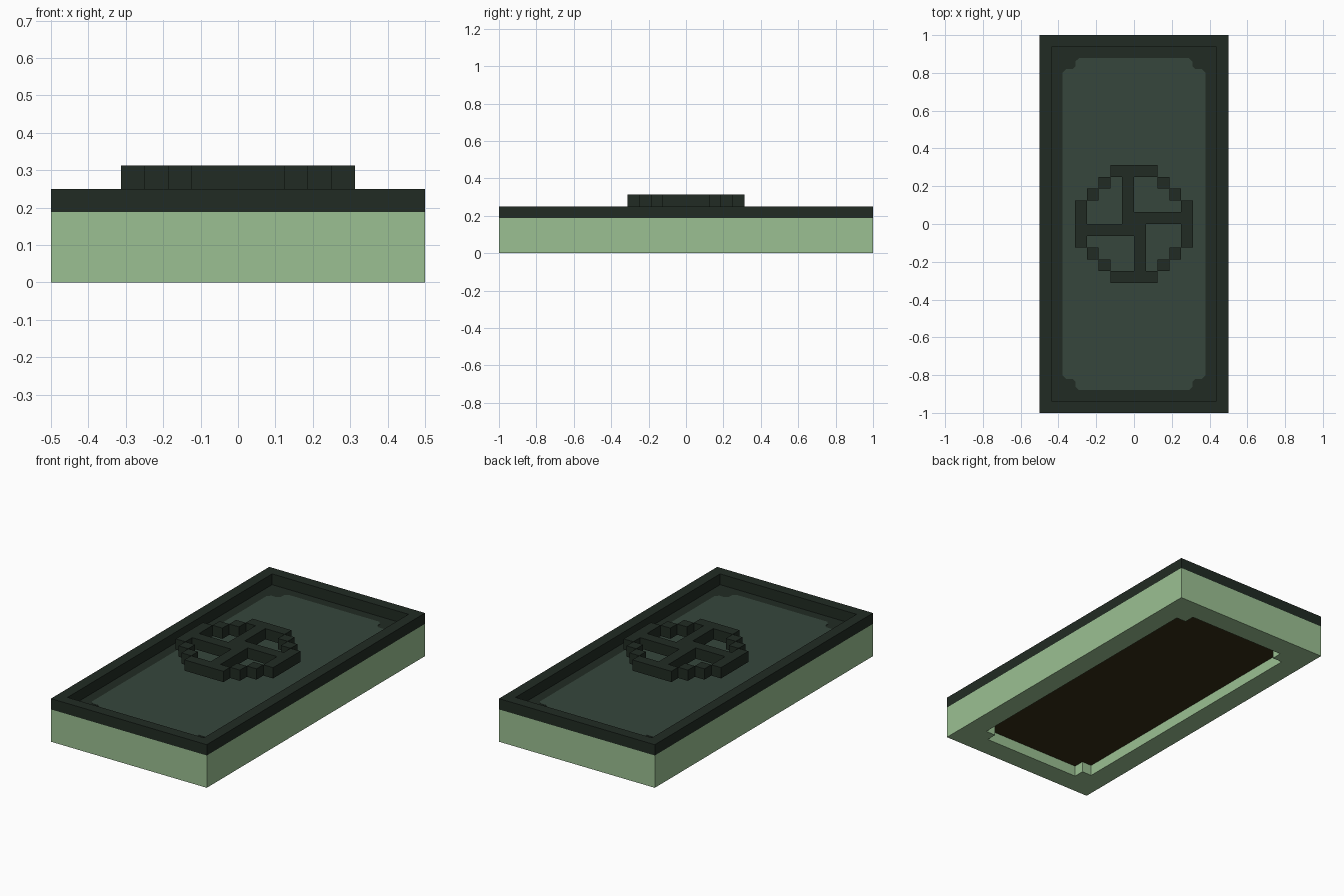
import bpy, bmesh, math
from mathutils import Matrix

if "Cube" in bpy.data.objects:
    bpy.data.objects.remove(bpy.data.objects["Cube"], do_unlink=True)

U = 1 / 16  # block unit


def material(name, rgb):
    m = bpy.data.materials.new(name)
    m.use_nodes = True
    m.diffuse_color = (*rgb, 1)
    bsdf = next(n for n in m.node_tree.nodes if n.type == 'BSDF_PRINCIPLED')
    bsdf.inputs["Base Color"].default_value = (*rgb, 1)
    bsdf.inputs["Roughness"].default_value = 0.9
    return m


pale_green = material("pale green", (0.33, 0.53, 0.29))
dark_green = material("dark green", (0.0152, 0.0242, 0.0168))
slate_green = material("slate green", (0.037, 0.061, 0.045))
dark_brown = material("dark brown", (0.0375, 0.026, 0.0075))


def finish(name, bm, mats):
    bmesh.ops.recalc_face_normals(bm, faces=bm.faces)
    me = bpy.data.meshes.new(name)
    bm.to_mesh(me)
    bm.free()
    for m in mats:
        me.materials.append(m)
    ob = bpy.data.objects.new(name, me)
    bpy.context.collection.objects.link(ob)
    return ob


def box(bm, x0, x1, y0, y1, z0, z1):
    mat = Matrix.Translation(((x0 + x1) / 2, (y0 + y1) / 2, (z0 + z1) / 2)) \
        @ Matrix.Diagonal((x1 - x0, y1 - y0, z1 - z0, 1))
    return bmesh.ops.create_cube(bm, size=1, matrix=mat)["verts"]


def prism(bm, pts, z0, z1):
    face = bm.faces.new([bm.verts.new((x, y, z0)) for x, y in pts])
    ext = bmesh.ops.extrude_face_region(bm, geom=[face], use_keep_orig=True)["geom"]
    bmesh.ops.translate(bm, vec=(0, 0, z1 - z0),
                        verts=[g for g in ext if isinstance(g, bmesh.types.BMVert)])


def four_corners(corner):
    """Mirror one corner outline (listed from the +y side to the +x side) to all four."""
    back = corner[::-1]
    return (corner + [(x, -y) for x, y in back]
            + [(-x, -y) for x, y in corner] + [(-x, y) for x, y in back])


def cut(ob, cutter):
    mod = ob.modifiers.new("cut", 'BOOLEAN')
    mod.object = cutter
    mod.operation = 'DIFFERENCE'
    mod.solver = 'EXACT'
    bpy.context.view_layer.objects.active = ob
    bpy.ops.object.modifier_apply(modifier=mod.name)
    bpy.data.objects.remove(cutter, do_unlink=True)


# Base block with a notched recess underneath
bm = bmesh.new()
box(bm, -0.5, 0.5, -1, 1, 0, 3 * U)
base = finish("base", bm, [pale_green, dark_green, dark_brown])
bm = bmesh.new()
prism(bm, four_corners([(5 * U, 14 * U), (5 * U, 13 * U), (6 * U, 13 * U)]), -U, U)
cut(base, finish("recess_cutter", bm, [pale_green]))
for p in base.data.polygons:
    if p.center.z > 2.9 * U:
        p.material_index = 1          # tray floor
    elif p.normal.z < -0.9 and p.center.z > 0.5 * U:
        p.material_index = 2          # recess ceiling
    else:
        p.material_index = 0

# Raised rim around the tray
bm = bmesh.new()
box(bm, -0.5, 0.5, -1, 1, 3 * U, 4 * U)
rim = finish("rim", bm, [dark_green])
bm = bmesh.new()
box(bm, -7 * U, 7 * U, -15 * U, 15 * U, 2 * U, 5 * U)
cut(rim, finish("rim_cutter", bm, [dark_green]))

# Lighter floor panel with rounded, notched corners
bm = bmesh.new()
prism(bm, four_corners([(0.29, 0.88), (0.31, 0.86), (0.31, 0.835),
                        (0.325, 0.82), (0.36, 0.82), (0.378, 0.80)]),
      3 * U, 3 * U + 0.002)
finish("floor_panel", bm, [slate_green])

# Stepped ring with pinwheel spokes: one quarter, turned four times
quarter = [(-2, 2, 4, 5), (2, 3, 3, 4), (3, 4, 2, 3), (-1, 0, 0, 4)]
bm = bmesh.new()
for turn in range(4):
    for x0, x1, y0, y1 in quarter:
        verts = box(bm, x0 * U, x1 * U, y0 * U, y1 * U, 4 * U, 5 * U)
        bmesh.ops.rotate(bm, verts=verts, cent=(0, 0, 0),
                         matrix=Matrix.Rotation(turn * math.pi / 2, 3, 'Z'))
finish("wheel_emblem", bm, [dark_green])
